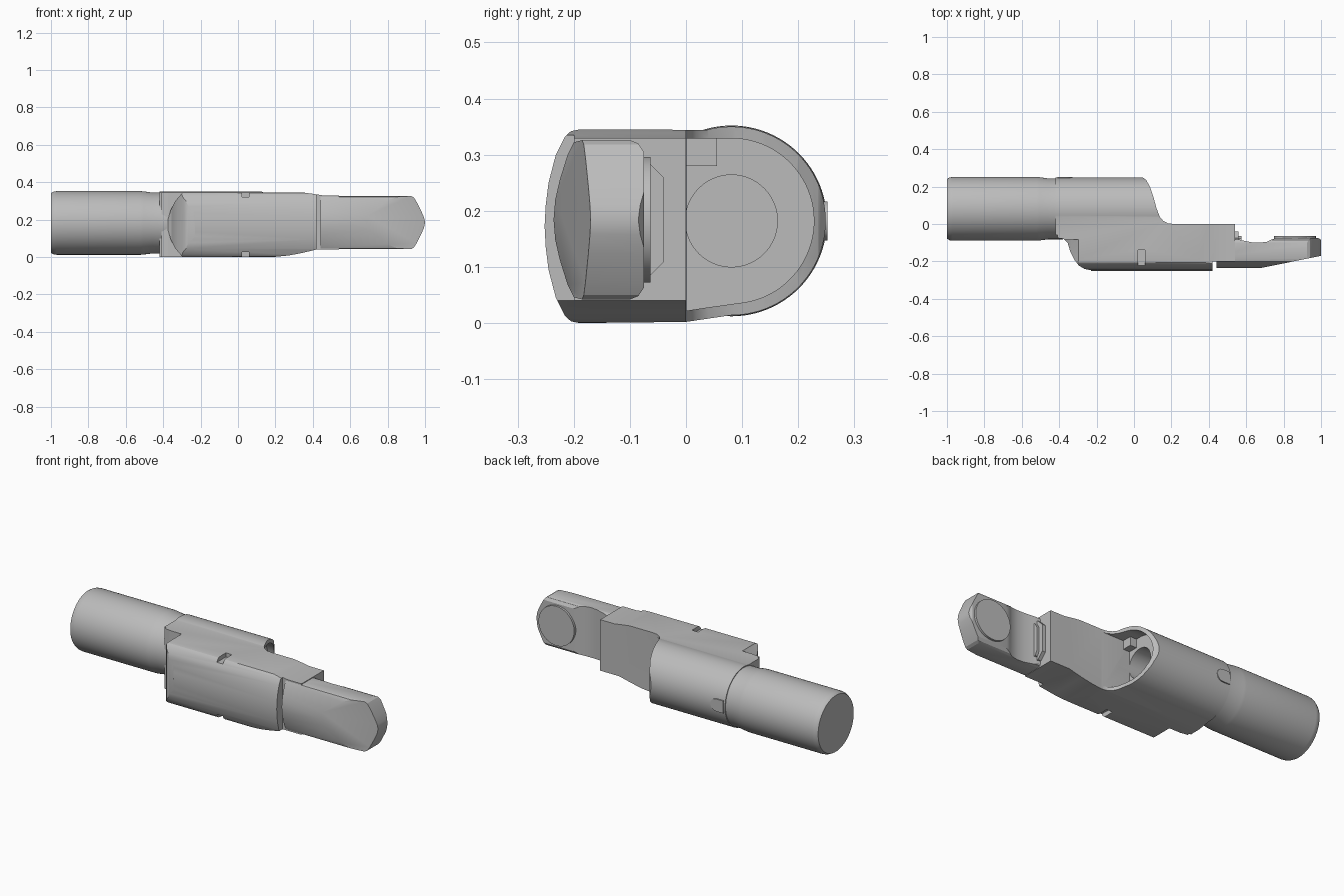
import bpy
import bmesh
from math import cos, sin, radians

cube = bpy.data.objects.get("Cube")
if cube:
    bpy.data.objects.remove(cube, do_unlink=True)

grey = bpy.data.materials.new("machined_grey")
grey.use_nodes = True
GREY = (0.5, 0.5, 0.5, 1)
grey.diffuse_color = GREY
grey.node_tree.nodes["Principled BSDF"].inputs["Base Color"].default_value = GREY

AXIS_Y, AXIS_Z = 0.081, 0.182      # centre line of the round shank


def loft(name, rings):
    """Skin a stack of equal point rings and cap both ends."""
    bm = bmesh.new()
    loops = [[bm.verts.new(p) for p in ring] for ring in rings]
    n = len(loops[0])
    for a, b in zip(loops, loops[1:]):
        for i in range(n):
            j = (i + 1) % n
            bm.faces.new((a[i], a[j], b[j], b[i]))
    bm.faces.new(loops[0])
    bm.faces.new(loops[-1])
    bmesh.ops.recalc_face_normals(bm, faces=bm.faces)
    mesh = bpy.data.meshes.new(name)
    bm.to_mesh(mesh)
    bm.free()
    mesh.materials.append(grey)
    obj = bpy.data.objects.new(name, mesh)
    bpy.context.collection.objects.link(obj)
    return obj


def prism(name, outline, axis, lo, hi):
    """Extrude a 2D outline along the x, y or z axis."""
    place = {"x": lambda p, t: (t, p[0], p[1]),
             "y": lambda p, t: (p[0], t, p[1]),
             "z": lambda p, t: (p[0], p[1], t)}[axis]
    return loft(name, [[place(p, t) for p in outline] for t in (lo, hi)])


def box(name, x, y, z):
    return prism(name, [(x[0], y[0]), (x[1], y[0]), (x[1], y[1]), (x[0], y[1])], "z", *z)


def boolean(obj, other, operation):
    """Apply a boolean and discard the helper."""
    mod = obj.modifiers.new("shape", "BOOLEAN")
    mod.operation, mod.solver, mod.object = operation, "EXACT", other
    bpy.context.view_layer.objects.active = obj
    bpy.ops.object.modifier_apply(modifier=mod.name)
    bpy.data.objects.remove(other, do_unlink=True)


def arc(cy, cz, r, start, end, steps):
    return [(cy + r * cos(radians(start + (end - start) * i / steps)),
             cz + r * sin(radians(start + (end - start) * i / steps)))
            for i in range(steps + 1)]


def mirrored(points, mid):
    """Append the points reflected in the second coordinate, in reverse."""
    return points + [(a, 2 * mid - b) for a, b in reversed(points) if abs(b - mid) > 1e-4]


def circle(cx, cz, r, n=64):
    return arc(cx, cz, r, 0, 360 - 360 / n, n - 1)


# Round shank with bevelled end and reduced neck
steps = [(-1, .16), (-.985, .168), (-.97, .17), (-.52, .17), (-.505, .169), (-.46, .163), (-.38, .163)]
loft("round_shank", [[(x, y, z) for y, z in circle(AXIS_Y, AXIS_Z, r, 96)] for x, r in steps])

# Main housing: cross-section, cut to plan outline and side outline
front_curve = [(-.19, .345), (-.205, .342), (-.216, .332), (-.232, .3), (-.245, .25), (-.25, .21), (-.252, .1725)]
section = mirrored(front_curve, .1725) + [(0, .002)] + arc(AXIS_Y, AXIS_Z, .168, -90, 105, 60)
housing = prism("main_housing", section, "x", -.42, .6)
plan = [(-.5, .3), (.045, .3), (.045, .25), (.065, .235), (.085, .2), (.105, .14), (.12, .085),
        (.137, .04), (.155, .018), (.18, .004), (.21, 0), (.54, 0), (.54, -.2), (.42, -.2),
        (.42, -.3), (-.23, -.3), (-.23, -.247), (-.265, -.24), (-.295, -.222), (-.32, -.19),
        (-.34, -.15), (-.355, -.1), (-.375, -.08), (-.41, -.075), (-.41, -.06), (-.5, -.06)]
boolean(housing, prism("plan_tool", plan, "z", -.1, .5), "INTERSECT")
side = [(-.5, -.1), (.1, -.1), (.1, -.005), (.2, .001), (.27, .008), (.34, .021), (.42, .04), (.6, .04),
        (.6, .33), (.45, .33), (.4, .338), (.34, .346), (.3, .45), (-.5, .45)]
boolean(housing, prism("side_tool", side, "y", -.5, .5), "INTERSECT")

# Rounded left end of the front face
crescent = mirrored([(-.6, -.05), (-.27, -.05), (-.3, .005), (-.335, .045), (-.36, .095),
                     (-.373, .14), (-.376, .1725)], .1725)
boolean(housing, prism("end_tool", crescent, "y", -.4, -.082), "DIFFERENCE")

# Open pocket behind the scoop, with a bore in its floor
pocket = [(.001, .022), (.04, .028)] + arc(AXIS_Y, AXIS_Z, .147, -80, 90, 40) + [(.001, .329)]
boolean(housing, prism("pocket_tool", pocket, "x", .03, .5), "DIFFERENCE")
boolean(housing, prism("bore_tool", circle(AXIS_Y, AXIS_Z, .082), "x", -.2, .1), "DIFFERENCE")
box("pocket_rib", (.02, .07), (-.01, .055), (.28, .335))

# Notches in the top and bottom edges
for low, high in ((.322, .4), (-.1, .026)):
    boolean(housing, box("notch_tool", (.022, .06), (-.235, -.14), (low, high)), "DIFFERENCE")

# Flat tongue with dished neck, slanted front pad and pointed end
MID = .184
tongue_section = mirrored([(-.075, .305), (-.085, .32), (-.1, .326), (-.185, .326), (-.2, .322),
                           (-.211, .3), (-.225, .255), (-.233, .22), (-.236, MID)], MID)
tongue = prism("tongue", tongue_section, "x", .44, 1.05)
tongue_plan = [(.36, -.3), (1, -.17), (1, -.085), (.985, -.075), (.76, -.075), (.735, -.083),
               (.71, -.095), (.67, -.1), (.63, -.098), (.58, -.088), (.55, -.08), (.36, -.08)]
boolean(tongue, prism("tongue_plan_tool", tongue_plan, "z", -.1, .5), "INTERSECT")
tongue_side = mirrored([(.3, .4), (.9, .4), (.925, .326), (.94, .318), (.955, .295), (.98, .245),
                        (.995, .21), (1, MID)], MID)
boolean(tongue, prism("tongue_side_tool", tongue_side, "y", -.5, .5), "INTERSECT")
prism("back_pad", circle(.86, MID, .112), "y", -.09, -.063)

# Stepped collar where the tongue leaves the housing
prism("collar", mirrored([(-.12, .3), (-.075, .295), (-.045, .265), (-.04, .26)], MID), "x", .53, .56)
prism("collar_step", mirrored([(-.12, .29), (-.078, .275), (-.065, .25)], MID), "x", .55, .575)

# Small raised arch-shaped marker on the back of the neck
arch = [(-.41, AXIS_Z - .035), (-.365, AXIS_Z - .035)] + \
    arc(-.365, AXIS_Z, .035, -80, 80, 12) + [(-.365, AXIS_Z + .035), (-.41, AXIS_Z + .035)]
prism("back_marker", arch, "y", .235, .252)

# Smooth curved surfaces and keep crisp edges
bpy.ops.object.select_all(action="DESELECT")
for obj in bpy.context.collection.objects:
    if obj.type == "MESH" and grey.name in obj.data.materials:
        obj.select_set(True)
        bpy.context.view_layer.objects.active = obj
bpy.ops.object.shade_smooth_by_angle(angle=radians(25))
